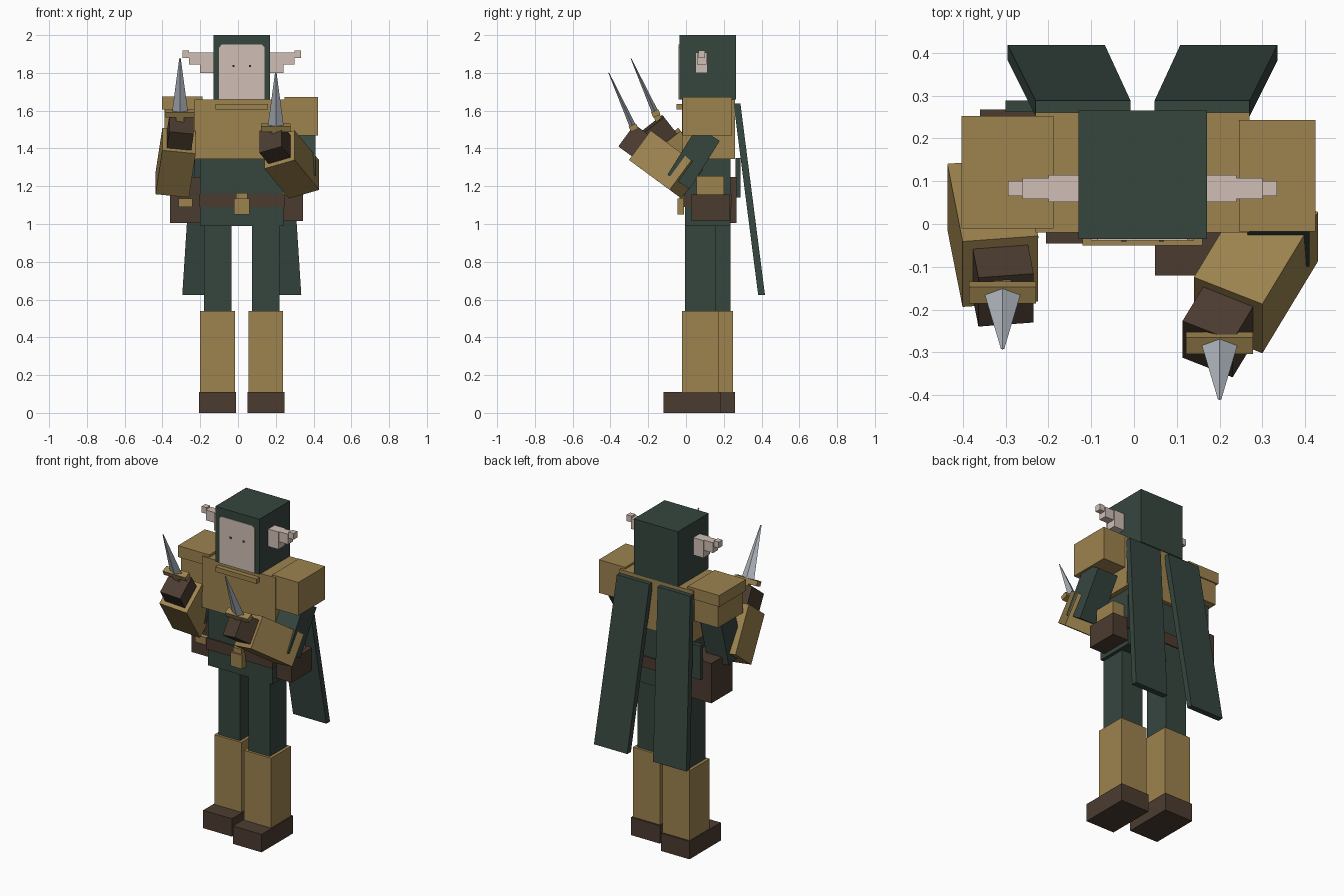
import bpy, bmesh
from mathutils import Vector, Matrix

if "Cube" in bpy.data.objects:
    bpy.data.objects.remove(bpy.data.objects["Cube"])


def lin(c):
    c /= 255
    return c / 12.92 if c <= 0.04045 else ((c + 0.055) / 1.055) ** 2.4


def paint(name, r, g, b):
    m = bpy.data.materials.new(name)
    m.diffuse_color = (lin(r), lin(g), lin(b), 1)
    m.use_nodes = True
    m.node_tree.nodes["Principled BSDF"].inputs["Base Color"].default_value = m.diffuse_color
    return m


GREEN = paint("dark green cloth", 54, 70, 63)
TAN = paint("tan leather", 157, 131, 79)
BROWN = paint("dark brown leather", 75, 60, 48)
SKIN = paint("pale skin", 208, 191, 181)
STEEL = paint("steel", 176, 182, 191)
BLACK = paint("eye black", 40, 36, 36)


def finish(name, mat, bm):
    bmesh.ops.recalc_face_normals(bm, faces=bm.faces)
    me = bpy.data.meshes.new(name)
    bm.to_mesh(me)
    bm.free()
    me.materials.append(mat)
    ob = bpy.data.objects.new(name, me)
    bpy.context.collection.objects.link(ob)
    return ob


def box(name, mat, x, y, z):
    """Axis-aligned block from (min, max) ranges."""
    size = [b - a for a, b in (x, y, z)]
    mid = [(a + b) / 2 for a, b in (x, y, z)]
    bm = bmesh.new()
    bmesh.ops.create_cube(bm, size=1, matrix=Matrix.Translation(mid) @ Matrix.Diagonal((*size, 1)))
    return finish(name, mat, bm)


def frame(along, down):
    """Orthonormal axes: along the limb, across it, and down its front."""
    u = Vector(along).normalized()
    w = Vector(down)
    w = (w - u * w.dot(u)).normalized()
    return u, w.cross(u), w


def turned(name, mat, centre, axes, size):
    """Block aligned to the given axes."""
    m = Matrix([a * s for a, s in zip(axes, size)]).transposed().to_4x4()
    bm = bmesh.new()
    bmesh.ops.create_cube(bm, size=1, matrix=Matrix.Translation(centre) @ m)
    return finish(name, mat, bm)


def loft(name, mat, bottom, top):
    """Solid between two matching loops."""
    bm = bmesh.new()
    a = [bm.verts.new(p) for p in bottom]
    b = [bm.verts.new(p) for p in top]
    n = len(a)
    bm.faces.new(a[::-1])
    bm.faces.new(b)
    for i in range(n):
        j = (i + 1) % n
        bm.faces.new((a[i], a[j], b[j], b[i]))
    return finish(name, mat, bm)


# Hooded head, face plate with clipped top corners, eyes
box("hood", GREEN, (-0.13, 0.17), (-0.035, 0.265), (1.66, 2.0))
outline = [(-0.10, 1.66), (0.14, 1.66), (0.14, 1.935), (0.125, 1.95), (-0.085, 1.95), (-0.10, 1.935)]
loft("face", SKIN, [(x, -0.034, z) for x, z in outline], [(x, -0.039, z) for x, z in outline])
for side, x in (("left", -0.024), ("right", 0.064)):
    box(side + "_eye", BLACK, (x - 0.006, x + 0.006), (-0.041, -0.038), (1.831, 1.841))

# Stepped pointed ears, mirrored about the body centre
for side, s in (("left", -1), ("right", 1)):
    steps = [(0.15, 0.22, 0.032, 1.80, 1.907), (0.22, 0.28, 0.025, 1.844, 1.907),
             (0.28, 0.314, 0.018, 1.88, 1.918)]
    for i, (a, b, r, lo, hi) in enumerate(steps):
        xs = sorted((0.02 + s * a, 0.02 + s * b))
        box(f"{side}_ear_{i + 1}", SKIN, xs, (0.083 - r, 0.083 + r), (lo, hi))

# Torso
box("chest", TAN, (-0.23, 0.27), (-0.02, 0.26), (1.345, 1.66))
box("collar", TAN, (-0.12, 0.16), (-0.05, -0.02), (1.605, 1.635))
box("abdomen", GREEN, (-0.2, 0.24), (-0.005, 0.235), (0.99, 1.345))
box("belt", BROWN, (-0.205, 0.245), (-0.012, 0.242), (1.09, 1.16))
box("buckle", TAN, (-0.02, 0.06), (-0.045, -0.01), (1.05, 1.135))
box("buckle_tab", TAN, (-0.01, 0.05), (-0.035, -0.01), (1.135, 1.165))

# Belt pouches
box("left_pouch", BROWN, (-0.36, -0.2), (0.06, 0.267), (1.005, 1.25))
box("left_pouch_clasp", TAN, (-0.315, -0.24), (0.03, 0.06), (1.09, 1.135))
box("right_pouch", BROWN, (0.24, 0.345), (0.03, 0.23), (1.015, 1.155))
box("right_small_pouch", TAN, (0.24, 0.32), (0.055, 0.2), (1.155, 1.255))

# Legs in mid-stride, the right one forward
for side, x, y in (("left", -0.108, 0.075), ("right", 0.147, 0)):
    box(side + "_thigh", GREEN, (x - 0.073, x + 0.073), (y - 0.005, y + 0.16), (0.5, 1.0))
    box(side + "_shin", TAN, (x - 0.092, x + 0.092), (y - 0.02, y + 0.175), (0.1, 0.54))
    box(side + "_shoe", BROWN, (x - 0.098, x + 0.098), (y - 0.12, y + 0.185), (0, 0.11))

# Two cape tails splaying out and back
for side, s in (("left", -1), ("right", 1)):
    def tail_loop(a, b, y, z):
        return [(0.02 + s * px, py, z) for px, py in
                ((a, y), (b, y), (b, y + 0.036), (a, y + 0.036))]
    loft(side + "_cape_tail", GREEN, tail_loop(0.088, 0.315, 0.382, 0.625),
         tail_loop(0.028, 0.25, 0.252, 1.638))
box("hip_strap", GREEN, (-0.3, -0.228), (0.262, 0.288), (1.14, 1.35))

# Shoulders, the left one with an extra cap
box("right_shoulder", TAN, (0.245, 0.424), (-0.018, 0.243), (1.468, 1.672))
box("left_shoulder", TAN, (-0.39, -0.2), (0.0, 0.245), (1.47, 1.605))
box("left_shoulder_cap", TAN, (-0.403, -0.188), (-0.01, 0.252), (1.605, 1.675))

# Arms: upper arm, forearm, fist
R = frame((-0.438, -0.724, 0.532), (0, -0.593, -0.804))
L = frame((0.12, -0.61, 0.78), (0, -0.79, -0.61))
forearm_size = (0.297, 0.178, 0.194)
fist_size = (0.11, 0.13, 0.145)
arms = (("right", R, (0.285, -0.1055, 1.315), (0.338, 0.04, 1.35), (0, -0.53, -0.85)),
        ("left", L, (-0.33, -0.02, 1.325), (-0.315, 0.11, 1.36), (-0.08, -0.15, -0.95)))
for side, axes, centre, upper, hang in arms:
    turned(side + "_forearm", TAN, centre, axes, forearm_size)
    turned(side + "_fist", BROWN, Vector(centre) + axes[0] * 0.203, axes, fist_size)
    turned(side + "_upper_arm", GREEN, upper, frame(hang, (0, -1, 0)), (0.3, 0.145, 0.14))

# Daggers: grip, crossguard, tapering blade
for side, base, x in (("right", (-0.278, 1.51), 0.2), ("left", (-0.16, 1.585), -0.307)):
    d, across, n = frame((0, -0.41, 0.91), (0, -0.91, -0.41))
    c = Vector((x, *base))
    turned(side + "_dagger_grip", TAN, c - d * 0.07, (d, across, n), (0.14, 0.04, 0.035))
    turned(side + "_dagger_guard", TAN, c, (d, across, n), (0.03, 0.156, 0.042))

    def ring(dist, half_w, half_t):
        p = c + d * dist
        return [p + across * half_w, p + n * half_t, p - across * half_w, p - n * half_t]
    loft(side + "_dagger_blade", STEEL, ring(0.01, 0.042, 0.017), ring(0.32, 0.004, 0.002))
